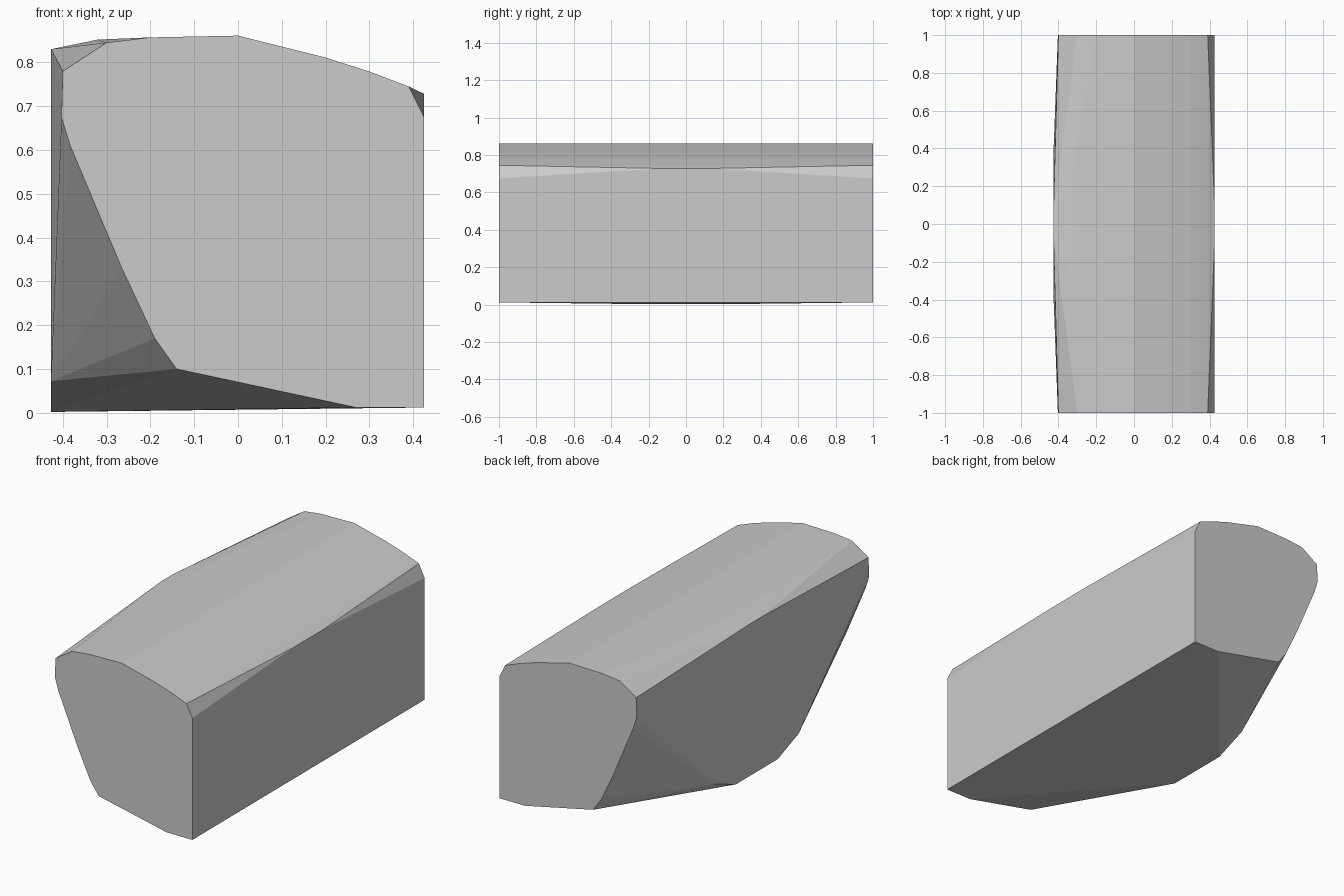
import bpy
import bmesh

if "Cube" in bpy.data.objects:
    bpy.data.objects.remove(bpy.data.objects["Cube"])

# End outline (x, z), shared by both ends of the block
END = [(-0.14, 0.10), (0.27, 0.012), (0.425, 0.012), (0.425, 0.675),
       (0.39, 0.745), (0.30, 0.779), (0.20, 0.811), (0.0, 0.861),
       (-0.20, 0.857), (-0.30, 0.845), (-0.40, 0.78), (-0.403, 0.675),
       (-0.383, 0.61), (-0.29, 0.40), (-0.265, 0.33), (-0.19, 0.17)]

# Points of the bulging middle (x, z, half spacing along y)
MIDDLE = [(-0.427, 0.002, 0.18), (-0.427, 0.072, 0.36),
          (-0.427, 0.83, 0.05), (-0.32, 0.852, 0.3), (0.425, 0.728, 0.13)]

# Faceted block: convex skin around the ends and the middle
bm = bmesh.new()
for side in (-1, 1):
    for x, z in END:
        bm.verts.new((x, side, z))
    for x, z, y in MIDDLE:
        bm.verts.new((x, side * y, z))
result = bmesh.ops.convex_hull(bm, input=bm.verts[:])
loose = {g for g in result["geom_interior"] + result["geom_unused"]
         if isinstance(g, bmesh.types.BMVert)}
bmesh.ops.delete(bm, geom=list(loose), context='VERTS')
bmesh.ops.dissolve_limit(bm, angle_limit=0.005, verts=bm.verts[:], edges=bm.edges[:])
bmesh.ops.recalc_face_normals(bm, faces=bm.faces[:])

mesh = bpy.data.meshes.new("faceted_block")
bm.to_mesh(mesh)
bm.free()
block = bpy.data.objects.new("faceted_block", mesh)
bpy.context.collection.objects.link(block)

# Plain grey surface
grey = bpy.data.materials.new("plain_grey")
grey.diffuse_color = (0.6, 0.6, 0.6, 1)
grey.use_nodes = True
grey.node_tree.nodes["Principled BSDF"].inputs["Base Color"].default_value = grey.diffuse_color
mesh.materials.append(grey)
